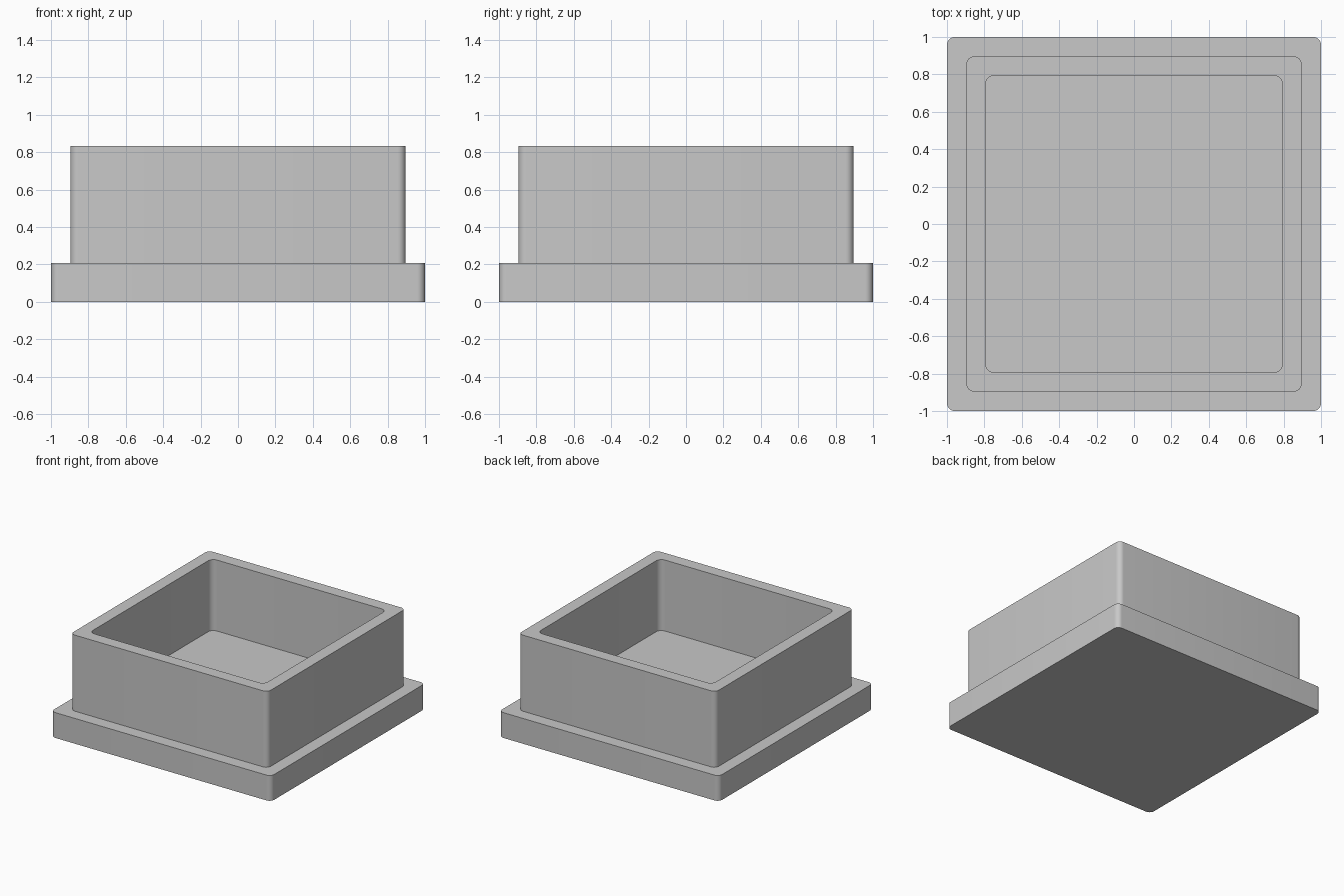
import bpy
import bmesh
from math import cos, sin, pi, radians

SEGMENTS = 8  # steps in each rounded corner

if "Cube" in bpy.data.objects:
    bpy.data.objects.remove(bpy.data.objects["Cube"])

grey = bpy.data.materials.new("plain_grey")
grey.use_nodes = True
colour = (0.58, 0.58, 0.58, 1)
grey.diffuse_color = colour
grey.node_tree.nodes["Principled BSDF"].inputs["Base Color"].default_value = colour


def rounded_square(bm, half, radius, z):
    """One ring of vertices around a square with rounded corners."""
    ring = []
    for corner, (sx, sy) in enumerate([(1, 1), (-1, 1), (-1, -1), (1, -1)]):
        for step in range(SEGMENTS + 1):
            angle = (corner + step / SEGMENTS) * pi / 2
            ring.append(bm.verts.new((sx * (half - radius) + radius * cos(angle),
                                      sy * (half - radius) + radius * sin(angle), z)))
    return ring


# Rings from the underside, up over the flange and rim, down to the inner floor
profile = [
    (1.0, 0.042, 0.0),      # flange bottom
    (1.0, 0.042, 0.208),    # flange top
    (0.896, 0.042, 0.208),  # wall foot
    (0.896, 0.042, 0.833),  # rim outside
    (0.794, 0.048, 0.833),  # rim inside
    (0.794, 0.048, 0.25),   # inner floor
]

bm = bmesh.new()
rings = [rounded_square(bm, *row) for row in profile]
for low, high in zip(rings, rings[1:]):
    for i in range(len(low)):
        j = (i + 1) % len(low)
        bm.faces.new((low[i], low[j], high[j], high[i]))
bm.faces.new(rings[0][::-1])  # underside
bm.faces.new(rings[-1])       # floor of the cavity
bmesh.ops.recalc_face_normals(bm, faces=bm.faces)

mesh = bpy.data.meshes.new("flanged_box")
bm.to_mesh(mesh)
bm.free()
mesh.materials.append(grey)
box = bpy.data.objects.new("flanged_box", mesh)
bpy.context.collection.objects.link(box)

# Smooth corners, crisp edges
bpy.ops.object.select_all(action="DESELECT")
box.select_set(True)
bpy.context.view_layer.objects.active = box
bpy.ops.object.shade_smooth_by_angle(angle=radians(30))
